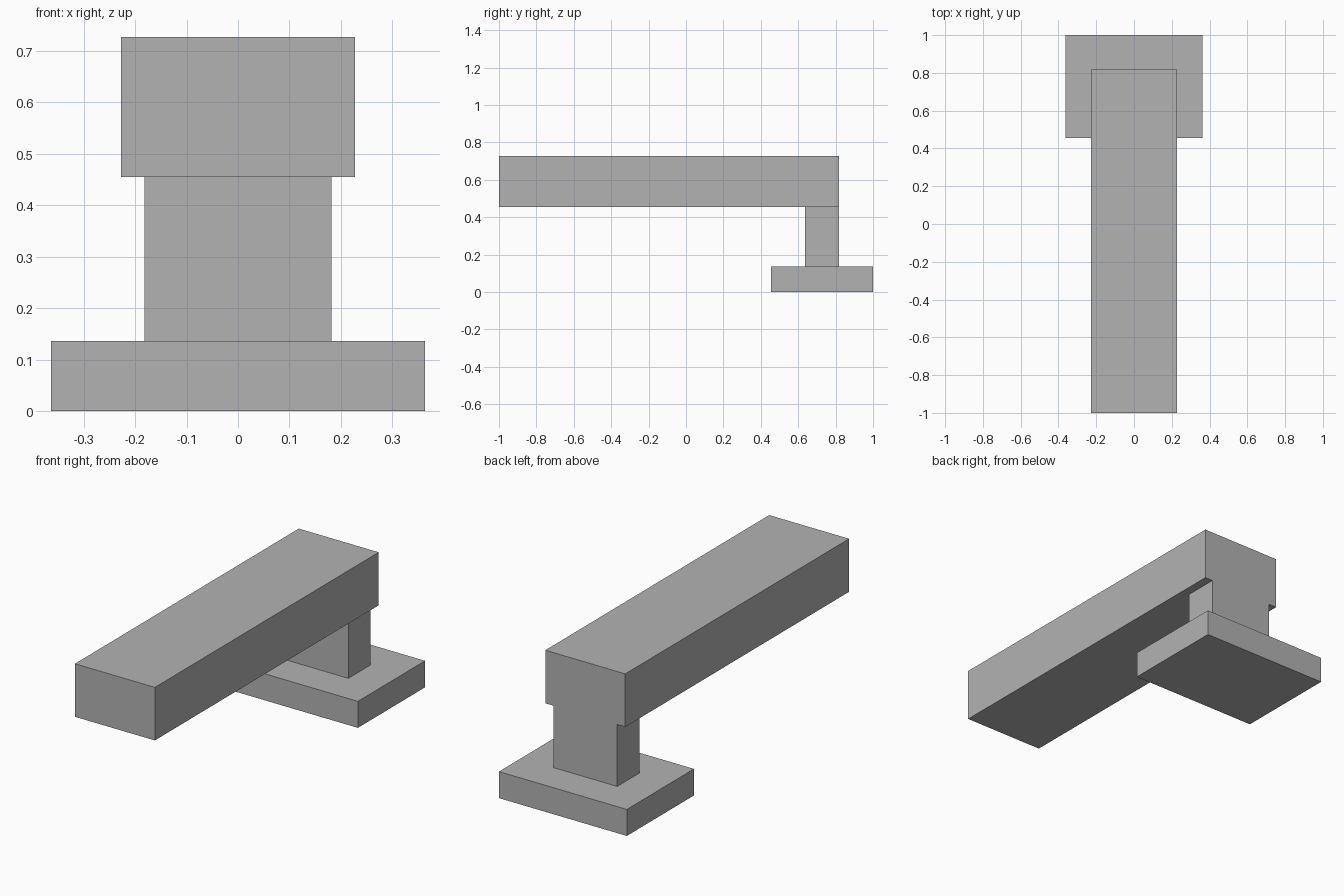
import bpy

# Remove the default cube
cube = bpy.data.objects.get("Cube")
if cube:
    bpy.data.objects.remove(cube, do_unlink=True)

# Single flat colour
grey = bpy.data.materials.new("plain_grey")
grey.use_nodes = True
colour = (0.45, 0.45, 0.45, 1)
grey.diffuse_color = colour
grey.node_tree.nodes["Principled BSDF"].inputs["Base Color"].default_value = colour

U = 1 / 11  # design module


def block(name, width, y0, y1, z0, z1):
    """Box centred on x, given in design modules."""
    bpy.ops.mesh.primitive_cube_add(
        size=1, location=(0, (y0 + y1) / 2 * U, (z0 + z1) / 2 * U))
    ob = bpy.context.object
    ob.name = name
    ob.scale = (width * U, (y1 - y0) * U, (z1 - z0) * U)
    bpy.ops.object.transform_apply(location=False, rotation=False, scale=True)
    ob.data.materials.append(grey)
    return ob


# Foot plate, upright and long cantilevered beam
block("base_plate", 8, 5, 11, 0, 1.5)
block("post", 4, 7, 9, 1.5, 5)
block("beam", 5, -11, 9, 5, 8)
